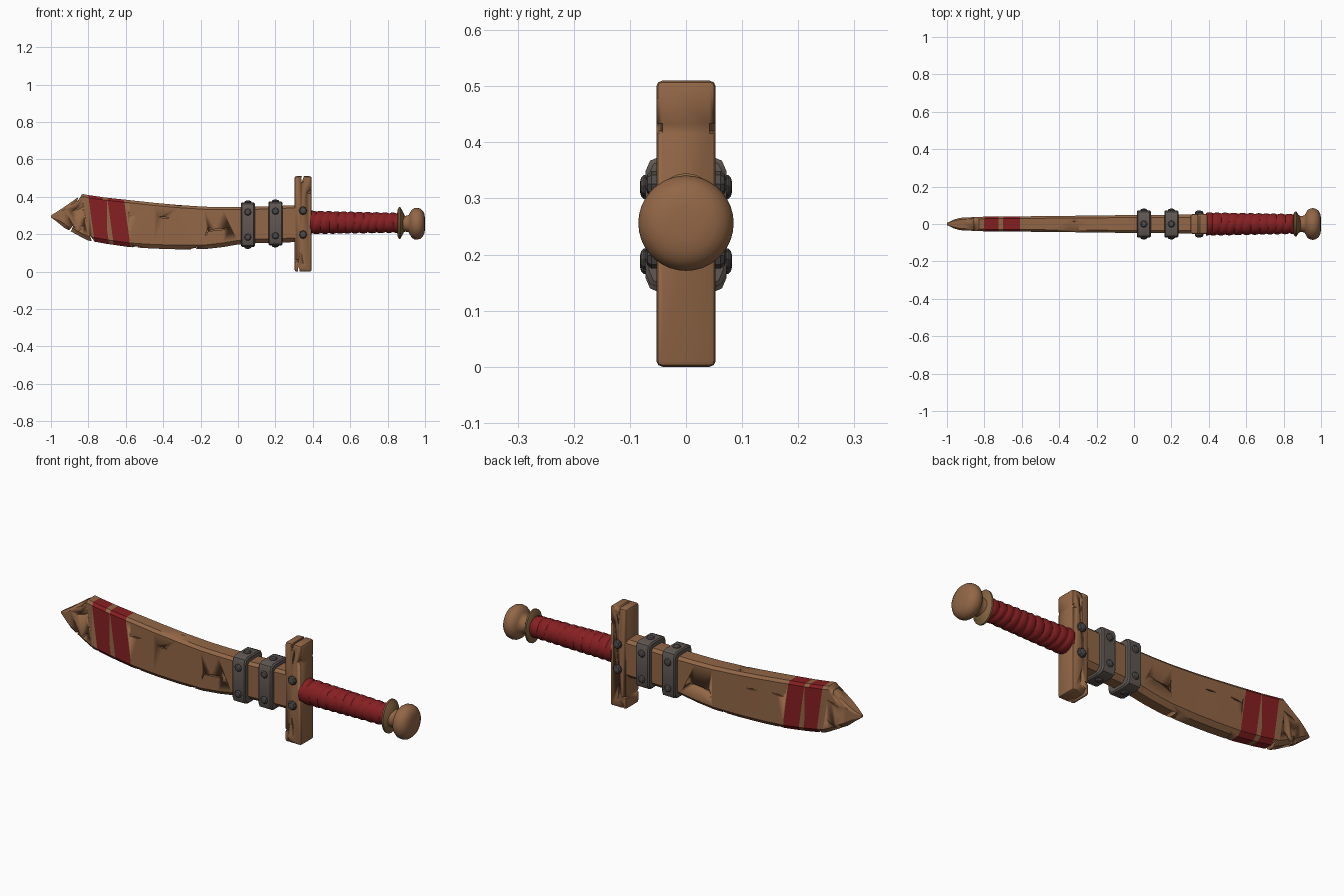
import bpy, bmesh, math
from mathutils import Vector, Matrix

if "Cube" in bpy.data.objects:
    bpy.data.objects.remove(bpy.data.objects["Cube"])


def material(name, rgb):
    m = bpy.data.materials.new(name)
    m.diffuse_color = (*rgb, 1)
    m.use_nodes = True
    m.node_tree.nodes["Principled BSDF"].inputs["Base Color"].default_value = m.diffuse_color
    return m


WOOD = material("wood", (0.29, 0.135, 0.062))
RED = material("red cloth and paint", (0.24, 0.014, 0.016))
IRON = material("iron", (0.115, 0.095, 0.085))
BOLT = material("dark bolt", (0.075, 0.068, 0.066))
RIM = material("dull wood rim", (0.23, 0.125, 0.052))
AXIS_Z = 0.26


def finish(name, bm, mats, angle=35):
    bmesh.ops.recalc_face_normals(bm, faces=bm.faces)
    me = bpy.data.meshes.new(name)
    bm.to_mesh(me)
    bm.free()
    ob = bpy.data.objects.new(name, me)
    bpy.context.collection.objects.link(ob)
    for m in mats:
        me.materials.append(m)
    bpy.ops.object.select_all(action='DESELECT')
    ob.select_set(True)
    bpy.context.view_layer.objects.active = ob
    bpy.ops.object.shade_smooth_by_angle(angle=math.radians(angle))
    return ob


def loft(bm, rings):
    """Skin a list of closed point rings and cap both ends."""
    vs = [[bm.verts.new(p) for p in r] for r in rings]
    n = len(vs[0])
    for a, b in zip(vs, vs[1:]):
        for i in range(n):
            bm.faces.new((a[i], a[(i + 1) % n], b[(i + 1) % n], b[i]))
    bm.faces.new(vs[0])
    bm.faces.new(vs[-1])


def lathe(bm, profile, origin, axis, segs=32, squash=1.0):
    """Revolve (distance, radius) pairs about an axis."""
    rot = Vector((1, 0, 0)).rotation_difference(Vector(axis)).to_matrix()
    rings = []
    for d, r in profile:
        angs = [2 * math.pi * i / segs for i in range(segs)]
        rings.append([Vector(origin) + rot @ Vector((d, squash * r * math.cos(a), r * math.sin(a)))
                      for a in angs])
    loft(bm, rings)


def add_box(bm, x0, x1, hy, z0, z1):
    mat = Matrix.Translation(((x0 + x1) / 2, 0, (z0 + z1) / 2)) @ Matrix.Diagonal((x1 - x0, 2 * hy, z1 - z0, 1))
    bmesh.ops.create_cube(bm, size=1, matrix=mat)


def carve(ob, cuts):
    """Cut diamond slits: x, z, length, width, angle, y start, y end."""
    for x, z, length, width, ang, y0, y1 in cuts:
        c, s = math.cos(math.radians(ang)), math.sin(math.radians(ang))
        pts = [(-length / 2, 0), (-length * .1, width / 2), (length / 2, 0), (length * .1, -width / 2)]
        bm = bmesh.new()
        loft(bm, [[(x + u * c - v * s, y, z + u * s + v * c) for u, v in pts] for y in (y0, y1)])
        cutter = finish("slit_cutter", bm, [WOOD])
        cutter.hide_render = True
        mod = ob.modifiers.new("slit", 'BOOLEAN')
        mod.operation, mod.solver, mod.object = 'DIFFERENCE', 'EXACT', cutter
        bpy.context.view_layer.objects.active = ob
        bpy.ops.object.modifier_apply(modifier=mod.name)
        bpy.data.objects.remove(cutter)


# Blade: chamfered sections along a curved outline (x, top, bottom, half thickness)
stations = [(-1.0, .300, .290, .006), (-.965, .322, .264, .023), (-.93, .345, .235, .033),
            (-.83, .415, .180, .038), (-.80, .409, .166, .039), (-.70, .395, .148, .040),
            (-.58, .382, .131, .041), (-.45, .368, .123, .043), (-.32, .356, .119, .044),
            (-.18, .347, .120, .046), (-.08, .345, .131, .047), (0, .345, .145, .048),
            (.10, .347, .152, .049), (.32, .355, .158, .050)]
rings = []
for x, t, b, h in stations:
    ct, cb = min(.014, (t - b) * .2), min(.022, (t - b) * .25)
    half = [(h * .55, b), (h, b + cb), (h, t - ct), (h * .72, t)]
    rings.append([(x, y, z) for y, z in half] + [(x, -y, z) for y, z in reversed(half)])
bm = bmesh.new()
loft(bm, rings)
blade = finish("blade", bm, [WOOD, RED], 25)

# Nicks through the blade edges and shallow splits on both faces
cuts = [(-.24, .118, .05, .016, 25, -.1, .1), (-.555, .127, .05, .014, 20, -.1, .1),
        (-.775, .158, .075, .014, 115, -.1, .1), (-.845, .405, .07, .013, 65, -.1, .1),
        (-.90, .218, .07, .012, 55, -.1, .1), (-.32, .358, .07, .010, -4, -.1, .012)]
for s in (-1, 1):
    cuts += [(x, z, l, w, a, s * .034, s * .08) for x, z, l, w, a in
             [(-.105, .225, .13, .010, 8), (-.165, .213, .05, .008, 75), (-.55, .300, .07, .008, 5),
              (-.40, .290, .06, .007, -4)]]
    cuts += [(-.85, .225, .08, .010, 40, s * .031, s * .08), (-.86, .335, .07, .009, 20, s * .031, s * .08)]
carve(blade, cuts)

# Painted slanted stripes
SLANT = .14
STRIPES = [(-.80, -.725), (-.70, -.612)]
bm = bmesh.new()
bm.from_mesh(blade.data)
for edge in [e for s in STRIPES for e in s]:
    bmesh.ops.bisect_plane(bm, geom=bm.verts[:] + bm.edges[:] + bm.faces[:],
                           plane_co=(edge, 0, .40), plane_no=(1, 0, SLANT))
for f in bm.faces:
    c = f.calc_center_bounds()
    u = c.x + SLANT * (c.z - .40)
    f.material_index = int(any(a < u < b for a, b in STRIPES))
bm.to_mesh(blade.data)
bm.free()

# Crossguard: bevelled plank with worn corners
bm = bmesh.new()
add_box(bm, .302, .394, .053, 0, .51)
bmesh.ops.bevel(bm, geom=bm.edges[:], offset=.011, segments=2, affect='EDGES', profile=.5)
guard = finish("crossguard", bm, [WOOD])
cuts = [(.345, .505, .06, .012, 80, -.1, .1), (.325, .003, .05, .012, 100, -.1, .1)]
for s in (-1, 1):
    cuts += [(.392, .425, .05, .022, 10, s * .042, s * .1), (.352, .445, .09, .008, 82, s * .046, s * .1),
             (.345, .09, .10, .008, 96, s * .046, s * .1), (.304, .06, .04, .016, 5, s * .04, s * .1)]
carve(guard, cuts)

# Iron bands around the blade
BANDS = [(.015, .090, .132, .370), (.162, .238, .140, .375)]
for i, (x0, x1, z0, z1) in enumerate(BANDS):
    rings = []
    for x, inset in ((x0, .006), (x0 + .006, 0), (x1 - .006, 0), (x1, .006)):
        h, lo, hi, c = .072 - inset, z0 + inset, z1 - inset, .026
        half = [(h - c, lo), (h - c * .3, lo + c * .3), (h, lo + c),
                (h, hi - c), (h - c * .3, hi - c * .3), (h - c, hi)]
        rings.append([(x, y, z) for y, z in half] + [(x, -y, z) for y, z in reversed(half)])
    bm = bmesh.new()
    loft(bm, rings)
    finish(f"iron_band_{i + 1}", bm, [IRON])

# Bolt heads on the bands and guard
dome = [(-.01, .019), (.005, .019), (.010, .014), (.012, .006)]
bm = bmesh.new()
for s in (-1, 1):
    for x0, x1, z0, z1 in BANDS:
        for z in (z0 + .052, z1 - .052):
            lathe(bm, dome, ((x0 + x1) / 2, s * .070, z), (0, s, 0), 8)
    for z in (.198, .326):
        lathe(bm, [(d * 1.5, r * 1.2) for d, r in dome], (.348, s * .054, z), (0, s, 0), 8)
for x0, x1, z0, z1 in BANDS:
    lathe(bm, dome, ((x0 + x1) / 2, 0, z1 - .002), (0, 0, 1), 8)
    lathe(bm, dome, ((x0 + x1) / 2, 0, z0 + .002), (0, 0, -1), 8)
finish("bolts", bm, [BOLT], 30)

# Grip: cloth wound in a spiral with overlapping turns
rings = []
N, SEG, TURNS = 110, 28, 11
for i in range(N + 1):
    t = i / N
    ring = []
    for j in range(SEG):
        a = 2 * math.pi * j / SEG
        p = TURNS * t + j / SEG + .12 * math.sin(2 * a + 9 * t)
        r = .056 - .009 * t + .007 * abs(math.sin(math.pi * p)) ** .6
        ring.append((.385 + .472 * t, r * math.cos(a), .263 - .002 * t + r * math.sin(a)))
    rings.append(ring)
bm = bmesh.new()
loft(bm, rings)
finish("grip_wrap", bm, [RED], 40)

# Oval rim between grip and pommel
bm = bmesh.new()
lathe(bm, [(.850, .045), (.853, .070), (.860, .085), (.868, .085), (.878, .066), (.890, .042)],
      (0, 0, AXIS_Z), (1, 0, 0), 28, .78)
finish("pommel_rim", bm, [RIM])

# Rounded pommel knob and neck
bm = bmesh.new()
lathe(bm, [(.875, .048), (.895, .042), (.912, .046), (.920, .060), (.928, .074), (.942, .083), (.957, .085),
           (.974, .081), (.988, .069), (.996, .053), (1.0, .030), (1.0, .004)],
      (0, 0, .256), (1, 0, 0), 36)
finish("pommel", bm, [WOOD], 50)
